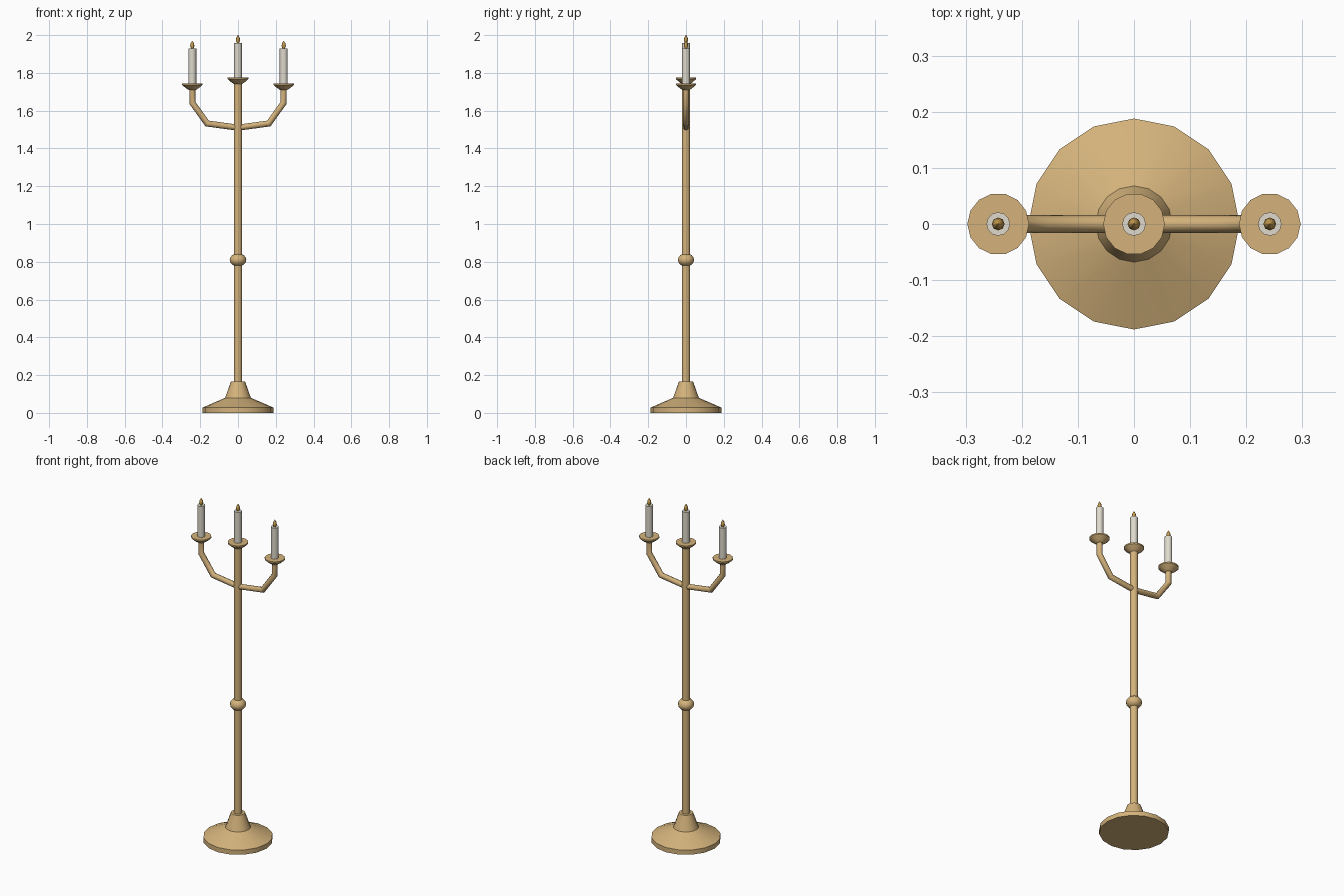
import bpy, bmesh, math
from mathutils import Vector

if "Cube" in bpy.data.objects:
    bpy.data.objects.remove(bpy.data.objects["Cube"])


def material(name, rgb):
    m = bpy.data.materials.new(name)
    m.diffuse_color = (*rgb, 1)
    m.use_nodes = True
    m.node_tree.nodes["Principled BSDF"].inputs["Base Color"].default_value = m.diffuse_color
    return m


brass = material("brass", (0.66, 0.45, 0.20))
wax = material("ivory_wax", (0.74, 0.70, 0.61))
flame_gold = material("flame_gold", (0.58, 0.34, 0.08))


def finish(bm, name, mat, angle):
    bmesh.ops.recalc_face_normals(bm, faces=bm.faces)
    me = bpy.data.meshes.new(name)
    bm.to_mesh(me)
    bm.free()
    me.materials.append(mat)
    ob = bpy.data.objects.new(name, me)
    bpy.context.collection.objects.link(ob)
    bpy.ops.object.select_all(action='DESELECT')
    ob.select_set(True)
    bpy.context.view_layer.objects.active = ob
    bpy.ops.object.shade_smooth_by_angle(angle=math.radians(angle))
    return ob


def skin(bm, rings):
    # Bridge consecutive rings and cap both ends
    n = len(rings[0])
    for a, b in zip(rings, rings[1:]):
        for i in range(n):
            j = (i + 1) % n
            bm.faces.new((a[i], a[j], b[j], b[i]))
    bm.faces.new(rings[0])
    bm.faces.new(rings[-1])


def lathe(name, profile, sides, mat, x=0.0, z=0.0, angle=32):
    bm = bmesh.new()
    rings = [[bm.verts.new((x + r * math.cos(2 * math.pi * i / sides),
                            r * math.sin(2 * math.pi * i / sides), z + h))
              for i in range(sides)] for r, h in profile]
    skin(bm, rings)
    return finish(bm, name, mat, angle)


def tube(name, points, radius, sides, mat):
    # Mitred tube along a path lying in the xz plane
    pts = [Vector((x, 0, z)) for x, z in points]
    dirs = [(b - a).normalized() for a, b in zip(pts, pts[1:])]
    bm = bmesh.new()
    rings = []
    for k, p in enumerate(pts):
        d0, d1 = dirs[max(k - 1, 0)], dirs[min(k, len(dirs) - 1)]
        t = (d0 + d1).normalized()
        normal = Vector((-t.z, 0, t.x)) / t.dot(d0)
        rings.append([bm.verts.new(p + radius * (
            normal * math.sin(2 * math.pi * i / sides)
            + Vector((0, math.cos(2 * math.pi * i / sides), 0))))
            for i in range(sides)])
    skin(bm, rings)
    return finish(bm, name, mat, 50)


# Flared foot, pole and knob
lathe("base", [(0.188, 0), (0.188, 0.028), (0.068, 0.08), (0.038, 0.165)], 16, brass)
lathe("pole", [(0.022, 0.15), (0.022, 1.75)], 12, brass)
knob = [(max(0.044 * math.sin(math.pi * i / 8), 0.001),
         -0.035 * math.cos(math.pi * i / 8)) for i in range(9)]
lathe("knob", knob, 14, brass, z=0.81, angle=40)

# Two upturned arms
for side, sx in (("left", -1), ("right", 1)):
    tube(side + "_arm", [(0, 1.51), (sx * 0.163, 1.532), (sx * 0.242, 1.642),
                         (sx * 0.242, 1.72)], 0.016, 8, brass)

# Drip dish, candle and flame on each support
for label, x, z in (("left", -0.242, 1.745), ("middle", 0, 1.775), ("right", 0.242, 1.745)):
    lathe(label + "_dish", [(0.02, -0.035), (0.036, -0.024), (0.055, -0.008), (0.055, 0)],
          14, brass, x, z)
    lathe(label + "_candle", [(0.021, -0.002), (0.021, 0.184)], 12, wax, x, z)
    lathe(label + "_flame", [(0.005, 0.182), (0.0115, 0.196), (0.009, 0.211), (0.001, 0.225)],
          8, flame_gold, x, z, angle=50)
